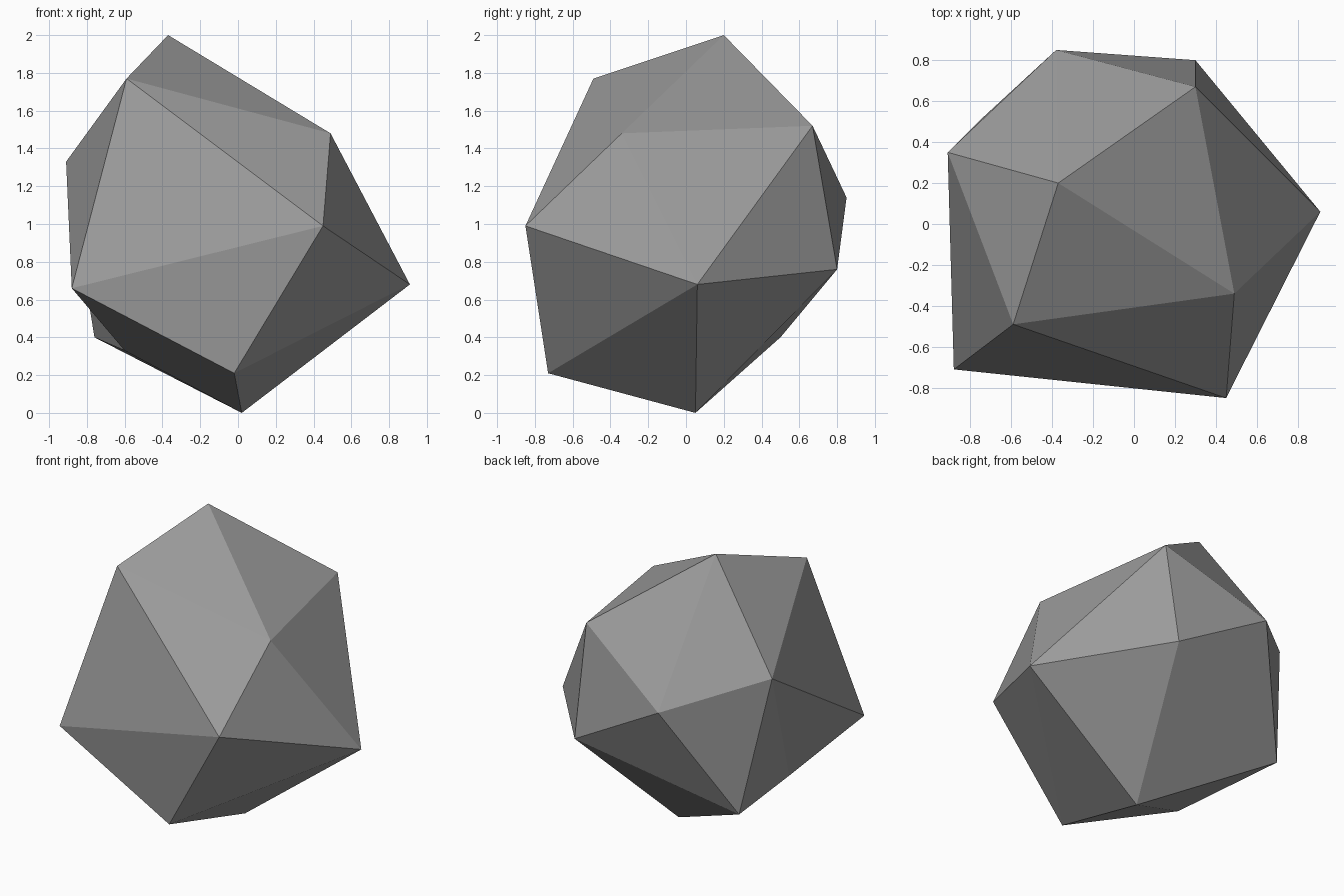
import bpy
import bmesh

# Remove the default object
default_cube = bpy.data.objects.get("Cube")
if default_cube is not None:
    bpy.data.objects.remove(default_cube, do_unlink=True)


def make_material(name, color):
    material = bpy.data.materials.new(name)
    material.use_nodes = True
    material.diffuse_color = color
    shader = next(node for node in material.node_tree.nodes
                  if node.type == "BSDF_PRINCIPLED")
    shader.inputs["Base Color"].default_value = color
    return material


# Two opposite tips, each surrounded by a ring of six corners
right_tip = (0.91, 0.06, 0.68)
left_tip = (-0.91, 0.35, 1.33)
right_ring = [
    (0.49, -0.34, 1.48), (0.45, -0.85, 0.99), (-0.02, -0.73, 0.21),
    (0.02, 0.05, 0), (0.30, 0.80, 0.76), (0.30, 0.67, 1.52),
]
left_ring = [
    (-0.59, -0.49, 1.77), (-0.88, -0.71, 0.66), (-0.60, -0.28, 0.33),
    (-0.76, 0.50, 0.40), (-0.38, 0.85, 1.14), (-0.37, 0.20, 2),
]

bm = bmesh.new()
tip_a = bm.verts.new(right_tip)
tip_b = bm.verts.new(left_tip)
ring_a = [bm.verts.new(point) for point in right_ring]
ring_b = [bm.verts.new(point) for point in left_ring]

# Triangle fans close the ends, a zigzag band joins the rings
count = len(ring_a)
for i in range(count):
    j = (i + 1) % count
    bm.faces.new((tip_a, ring_a[i], ring_a[j]))
    bm.faces.new((ring_a[i], ring_b[i], ring_a[j]))
    bm.faces.new((ring_a[j], ring_b[i], ring_b[j]))
    bm.faces.new((tip_b, ring_b[j], ring_b[i]))
bmesh.ops.recalc_face_normals(bm, faces=bm.faces[:])

# Faceted rock with flat shading
mesh = bpy.data.meshes.new("rock")
bm.to_mesh(mesh)
bm.free()
mesh.materials.append(make_material("stone grey", (0.33, 0.33, 0.33, 1)))
rock = bpy.data.objects.new("rock", mesh)
bpy.context.collection.objects.link(rock)
